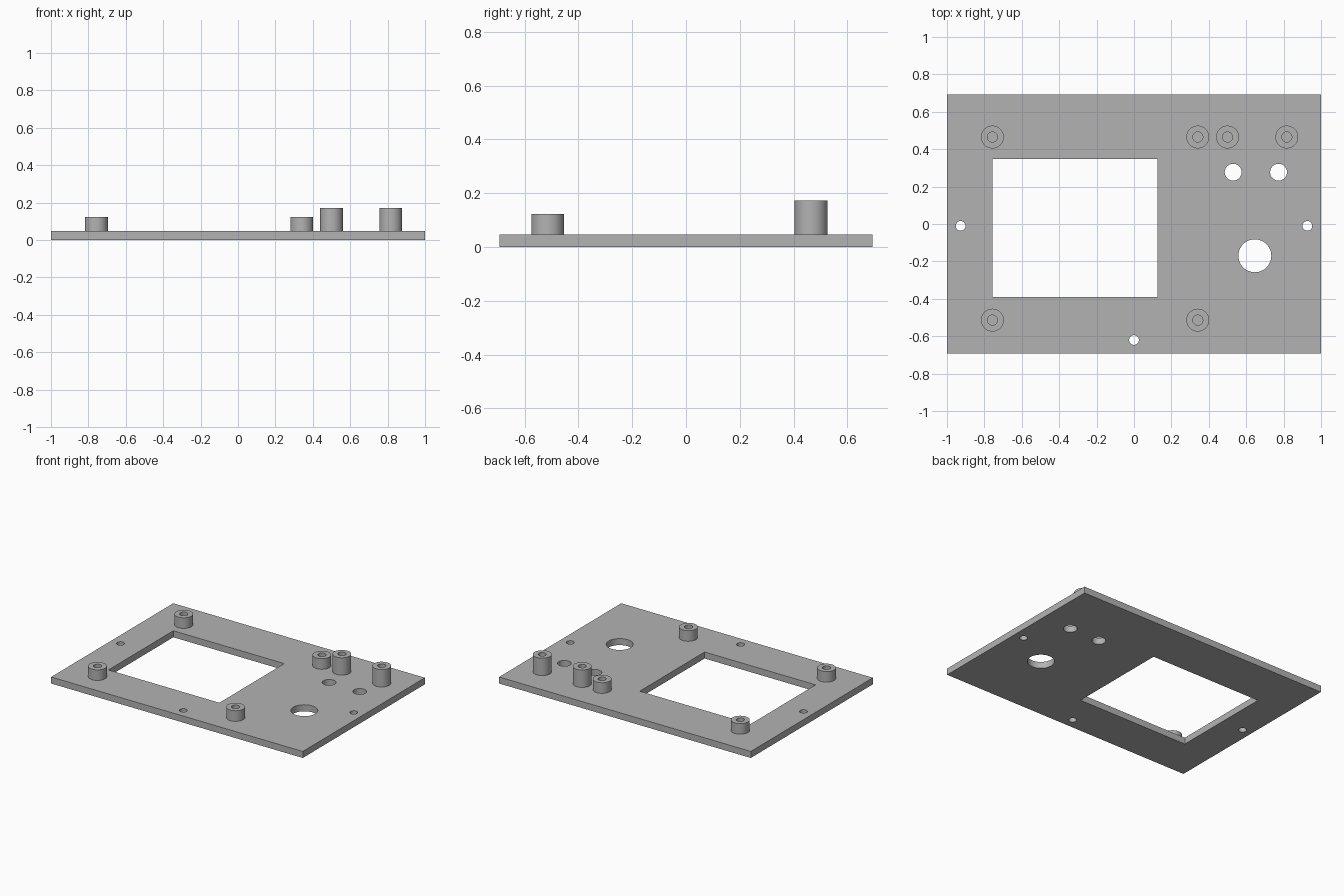
import bpy, bmesh
from math import cos, sin, tau, radians
from mathutils import Matrix, Vector

cube = bpy.data.objects.get("Cube")
if cube:
    bpy.data.objects.remove(cube, do_unlink=True)

PLATE_TOP = 0.047
HALF_DEPTH = 0.693
SEGMENTS = 48

grey = bpy.data.materials.new("plain_grey")
grey.use_nodes = True
grey.diffuse_color = (0.45, 0.45, 0.45, 1)
grey.node_tree.nodes["Principled BSDF"].inputs["Base Color"].default_value = grey.diffuse_color


def add_mesh(name, bm):
    """Turn a bmesh into a grey object with smooth walls and sharp rims."""
    bmesh.ops.remove_doubles(bm, verts=bm.verts, dist=1e-5)
    bmesh.ops.recalc_face_normals(bm, faces=bm.faces)
    mesh = bpy.data.meshes.new(name)
    bm.to_mesh(mesh)
    bm.free()
    mesh.materials.append(grey)
    obj = bpy.data.objects.new(name, mesh)
    bpy.context.collection.objects.link(obj)
    bpy.ops.object.select_all(action="DESELECT")
    obj.select_set(True)
    bpy.context.view_layer.objects.active = obj
    bpy.ops.object.shade_smooth_by_angle(angle=radians(30))
    return obj


def rectangle(x0, x1, y0, y1):
    return [(x0, y0), (x1, y0), (x1, y1), (x0, y1)]


def circle(x, y, r):
    return [(x + r * cos(tau * i / SEGMENTS), y + r * sin(tau * i / SEGMENTS))
            for i in range(SEGMENTS)]


def panel(name, outlines, height):
    """Fill an outline with holes and extrude it upwards."""
    bm = bmesh.new()
    edges = []
    for points in outlines:
        verts = [bm.verts.new((x, y, 0)) for x, y in points]
        edges += [bm.edges.new((verts[i - 1], verts[i])) for i in range(len(verts))]
    bmesh.ops.triangle_fill(bm, edges=edges, use_beauty=True, normal=Vector((0, 0, 1)))
    result = bmesh.ops.extrude_face_region(bm, geom=bm.faces[:], use_keep_orig=True)
    top = [v for v in result["geom"] if isinstance(v, bmesh.types.BMVert)]
    bmesh.ops.translate(bm, verts=top, vec=(0, 0, height))
    return add_mesh(name, bm)


def standoff(name, x, y, top, outer=0.061, bore=0.027):
    """Lathe a hollow post that stands on the panel."""
    bm = bmesh.new()
    profile = [(outer, PLATE_TOP), (outer, top), (bore, top), (bore, PLATE_TOP)]
    verts = [bm.verts.new((r, 0, z)) for r, z in profile]
    edges = [bm.edges.new(pair) for pair in zip(verts, verts[1:])]
    bmesh.ops.spin(bm, geom=verts + edges, cent=(0, 0, 0), axis=(0, 0, 1),
                   angle=tau, steps=SEGMENTS)
    obj = add_mesh(name, bm)
    obj.location = (x, y, 0)


# Panel with display window, control holes and screw holes
panel("base_panel", [
    rectangle(-1, 1, -HALF_DEPTH, HALF_DEPTH),
    rectangle(-0.757, 0.125, -0.39, 0.347),
    circle(0.53, 0.277, 0.045),
    circle(0.773, 0.277, 0.045),
    circle(0.646, -0.17, 0.088),
    circle(-0.927, -0.01, 0.026),
    circle(0.927, -0.01, 0.026),
    circle(0, -0.62, 0.026),
], PLATE_TOP)

# Four short posts around the window
for side, x in (("right", -0.757), ("left", 0.341)):
    for end, y in (("front", -0.514), ("back", 0.465)):
        standoff(f"short_standoff_{end}_{side}", x, y, 0.123)

# Two tall posts at the back
for side, x in (("right", 0.5), ("left", 0.817)):
    standoff(f"tall_standoff_{side}", x, 0.465, 0.172)
